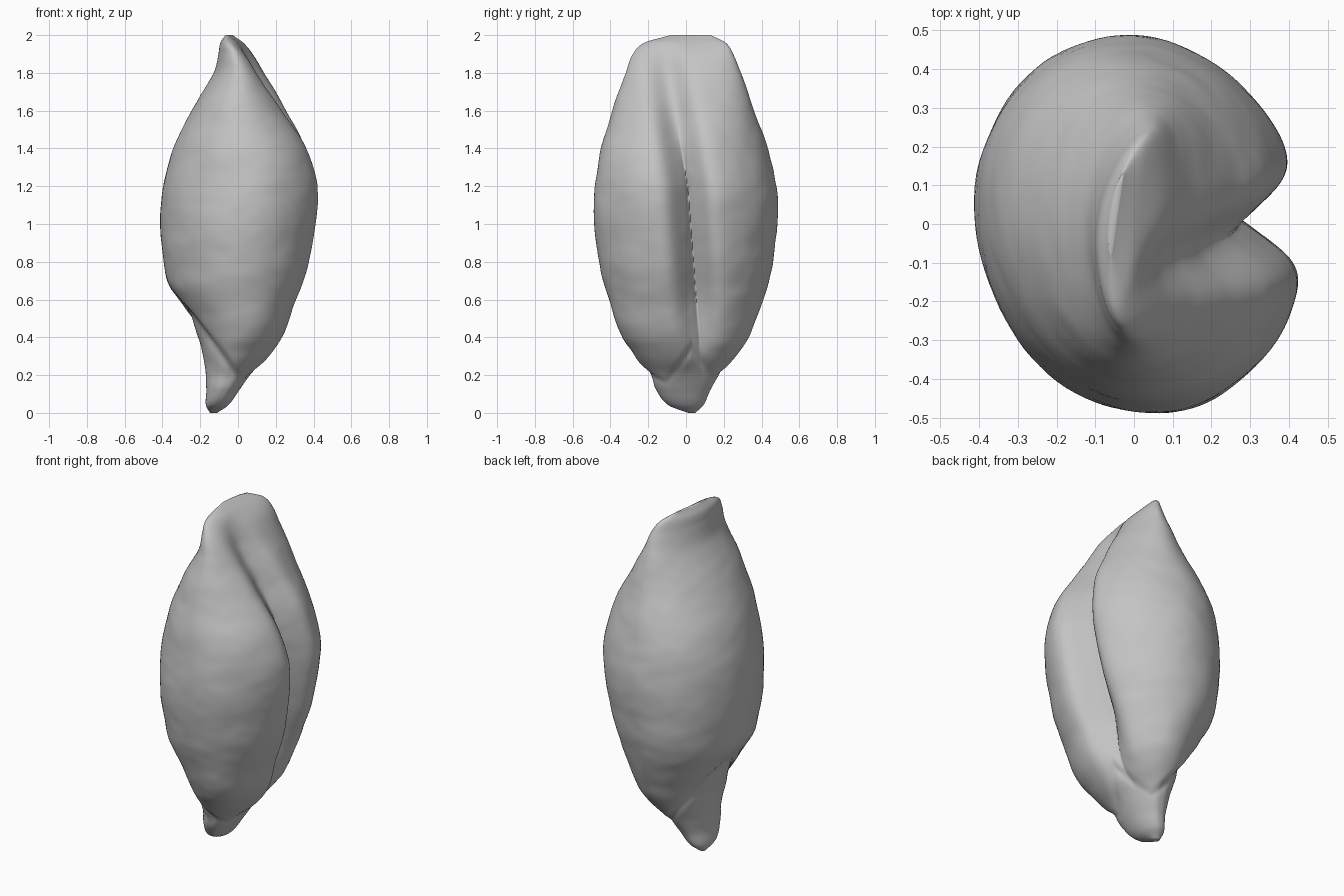
import bpy
import bmesh
import math
from mathutils import Vector, noise

cube = bpy.data.objects.get("Cube")
if cube:
    bpy.data.objects.remove(cube, do_unlink=True)

# Section table: height, left, right, front, back, cleft depth, crescent bend
SECTIONS = [
    (0.0, -.15, -.11, .01, .05, 0, 0),
    (.04, -.175, -.05, -.1, .1, 0, 0),
    (.12, -.175, .01, -.17, .14, 0, 0),
    (.2, -.18, .07, -.2, .19, .01, 0),
    (.3, -.2, .17, -.27, .265, .04, 0),
    (.4, -.225, .24, -.335, .33, .08, 0),
    (.6, -.325, .315, -.41, .41, .14, 0),
    (.68, -.37, .345, -.435, .435, .16, 0),
    (.8, -.395, .385, -.46, .46, .17, 0),
    (1.0, -.41, .425, -.485, .485, .17, 0),
    (1.2, -.395, .435, -.48, .48, .17, 0),
    (1.4, -.345, .385, -.45, .43, .14, 0),
    (1.6, -.245, .27, -.39, .36, .1, .1),
    (1.8, -.13, .14, -.32, .29, .06, .25),
    (1.9, -.105, .07, -.28, .25, .03, .5),
    (1.96, -.095, .005, -.22, .21, 0, .7),
    (2.0, -.07, -.05, -.08, .13, 0, .7),
]
RINGS, SIDES = 150, 160


def smooth(v):
    v = min(1, max(0, v))
    return v * v * (3 - 2 * v)


def section(z):
    """Interpolate the table with smooth finite-difference tangents."""
    i = 0
    while i < len(SECTIONS) - 2 and SECTIONS[i + 1][0] < z:
        i += 1
    p, q = SECTIONS[i], SECTIONS[i + 1]
    before = SECTIONS[max(i - 1, 0)]
    after = SECTIONS[min(i + 2, len(SECTIONS) - 1)]
    span = q[0] - p[0]
    t = (z - p[0]) / span
    row = []
    for c in range(1, len(p)):
        m = (q[c] - before[c]) / (q[0] - before[0]) * span
        n = (after[c] - p[c]) / (after[0] - p[0]) * span
        row.append((1 + 2 * t) * (1 - t) ** 2 * p[c] + t * (1 - t) ** 2 * m
                   + t * t * (3 - 2 * t) * q[c] - t * t * (1 - t) * n)
    return row


def surface_point(z, angle):
    left, right, front, back, cleft, bend = section(z)
    cx, cy = (left + right) / 2, (front + back) / 2
    dx = (right - left) / 2 * math.cos(angle)
    dy = (back - front) / 2 * math.sin(angle)

    # Germ end: set back below a lip that slants down from the left-hand
    # profile and rises again to a point under the cleft
    facing = smooth(math.cos(angle) * 2)
    slant = .65 - 1.2 * (cx + dx + .35)
    tongue = .38 - 1.3 * abs(cy + dy - .03)
    drop = slant + max(0, tongue - slant) * facing - z
    step = .08 - .045 * facing
    shrink = 1 - step * smooth(drop / .05)
    shrink -= .04 * math.exp(-((drop - .04) / .035) ** 2) * smooth(z / .3)
    dx, dy = dx * shrink, dy * shrink
    x, y = cx + dx, cy + dy

    # The front lobe stands slightly further out than the back lobe
    x -= .07 * y * smooth((1.7 - z) / .4) * smooth(z / .6)

    # Long cleft: a wide rounded valley with a slit at its bottom
    d = abs(y - (.1 - .075 * z - .1 * max(0, z - 1.2)))
    slit = .25 * smooth((1.6 - z) / .4)
    valley = (1 - slit) * math.exp(-(d / .09) ** 2) + slit * math.exp(-d / .02)
    x -= cleft * valley * facing

    # Crest curving round at its back end
    x += bend * max(0, y + .08) ** 2

    # Soft wrinkles on the skin
    fade = smooth(z / .3) * smooth((2 - z) / .3)
    w = noise.noise(Vector((x * 4, y * 4, z * 6)))
    w += .3 * noise.noise(Vector((x * 11, y * 11, z * 16)))
    push = Vector((dx, dy, 0)).normalized() * (w * .007 * fade)
    return Vector((x, y, z)) + push


# Seed: rings lofted from the base to the crest
bm = bmesh.new()
rings = []
for r in range(RINGS + 1):
    z = 1 - math.cos(math.pi * r / RINGS)
    ring = []
    for s in range(SIDES):
        u = 2 * math.pi * s / SIDES
        angle = u - .7 * math.sin(u)
        ring.append(bm.verts.new(surface_point(z, angle)))
    rings.append(ring)
for low, high in zip(rings, rings[1:]):
    for s in range(SIDES):
        n = (s + 1) % SIDES
        bm.faces.new((low[s], low[n], high[n], high[s]))
bm.faces.new(rings[0][::-1])
bm.faces.new(rings[-1])

mesh = bpy.data.meshes.new("seed")
bm.to_mesh(mesh)
bm.free()
seed = bpy.data.objects.new("seed", mesh)
bpy.context.collection.objects.link(seed)

# Plain grey husk
grey = bpy.data.materials.new("husk grey")
grey.use_nodes = True
colour = (.55, .55, .55, 1)
grey.diffuse_color = colour
grey.node_tree.nodes["Principled BSDF"].inputs["Base Color"].default_value = colour
mesh.materials.append(grey)

bpy.ops.object.select_all(action="DESELECT")
seed.select_set(True)
bpy.context.view_layer.objects.active = seed
bpy.ops.object.shade_smooth_by_angle(angle=math.radians(75))
